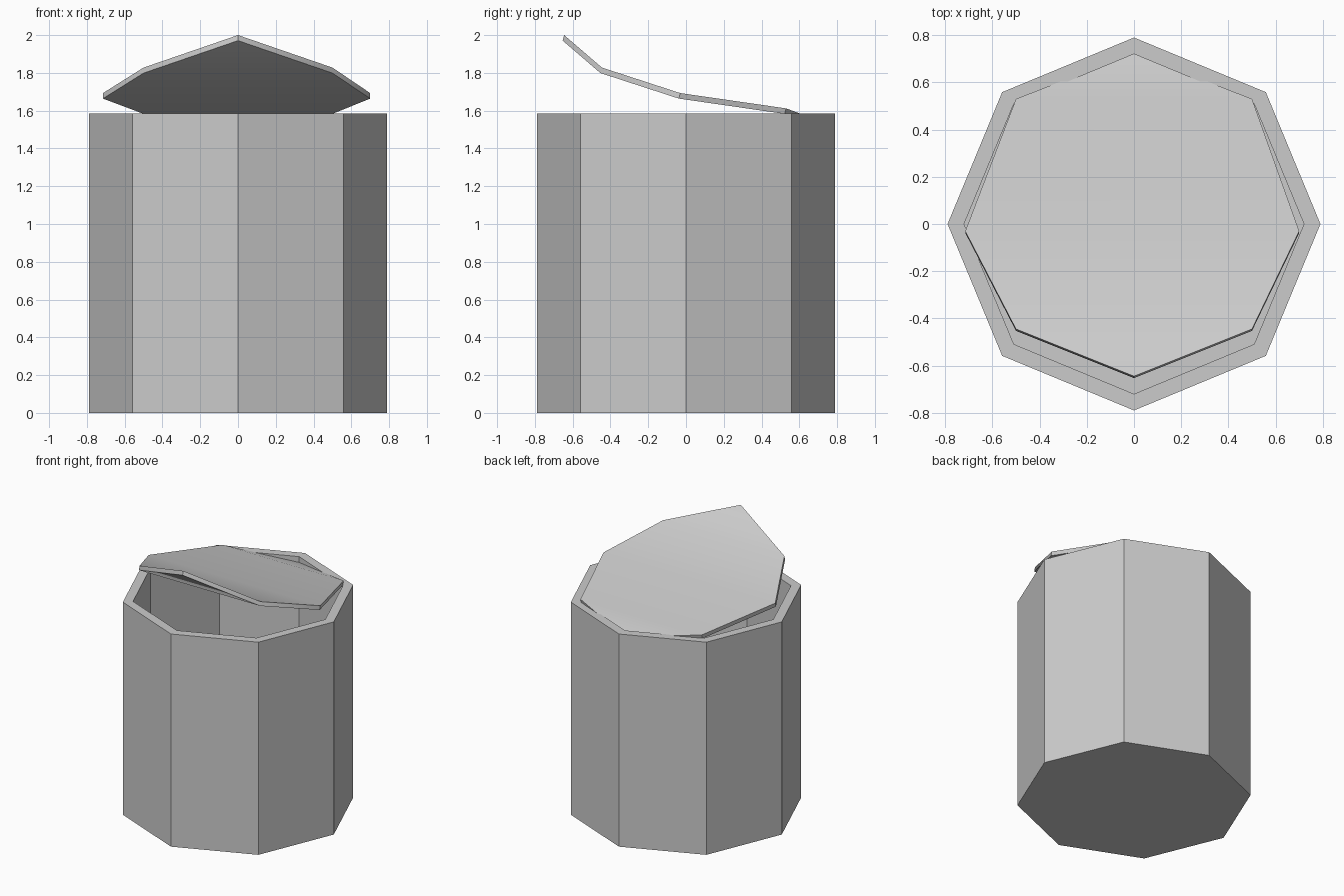
import bpy, bmesh, math
from mathutils import Vector

if "Cube" in bpy.data.objects:
    bpy.data.objects.remove(bpy.data.objects["Cube"])


def finish(bm, name):
    bmesh.ops.recalc_face_normals(bm, faces=bm.faces)
    mesh = bpy.data.meshes.new(name)
    bm.to_mesh(mesh)
    bm.free()
    obj = bpy.data.objects.new(name, mesh)
    bpy.context.collection.objects.link(obj)
    return obj


def ring(bm, radius, z, sides=8):
    return [bm.verts.new((radius * math.cos(math.tau * i / sides),
                          radius * math.sin(math.tau * i / sides), z))
            for i in range(sides)]


# Hollow octagonal can: outer wall, rim, inner wall and floor
R, R_IN, H, FLOOR = 0.79, 0.72, 1.585, 0.07
bm = bmesh.new()
rings = [ring(bm, r, z) for r, z in ((R, 0), (R, H), (R_IN, H), (R_IN, FLOOR))]
for a, b in zip(rings, rings[1:]):
    for i in range(8):
        j = (i + 1) % 8
        bm.faces.new((a[i], a[j], b[j], b[i]))
bm.faces.new(rings[0])
bm.faces.new(rings[-1])
finish(bm, "can_body")

# Bent lid: rows of (left x, right x, y, z) from the raised front to the back
rows = [(-0.50, 0.50, -0.445, 1.828),
        (-0.715, 0.70, -0.03, 1.693),
        (-0.50, 0.50, 0.53, 1.612)]
bm = bmesh.new()
front = bm.verts.new((0, -0.645, 2.0))
back = bm.verts.new((0, 0.725, 1.54))
pairs = [(bm.verts.new((l, y, z)), bm.verts.new((r, y, z))) for l, r, y, z in rows]
bm.faces.new((front, pairs[0][1], pairs[0][0]))
for (l0, r0), (l1, r1) in zip(pairs, pairs[1:]):
    bm.faces.new((l0, r0, r1, l1))
bm.faces.new((pairs[-1][0], pairs[-1][1], back))

# Lid thickness
ext = bmesh.ops.extrude_face_region(bm, geom=bm.faces[:], use_keep_orig=True)
lower = [g for g in ext["geom"] if isinstance(g, bmesh.types.BMVert)]
bmesh.ops.translate(bm, verts=lower, vec=Vector((0, -0.008, -0.029)))
lid = finish(bm, "bent_lid")

# Smooth across the gentle bends, sharp at the lid's edge
bpy.context.view_layer.objects.active = lid
lid.select_set(True)
bpy.ops.object.shade_smooth_by_angle(angle=math.radians(40))
